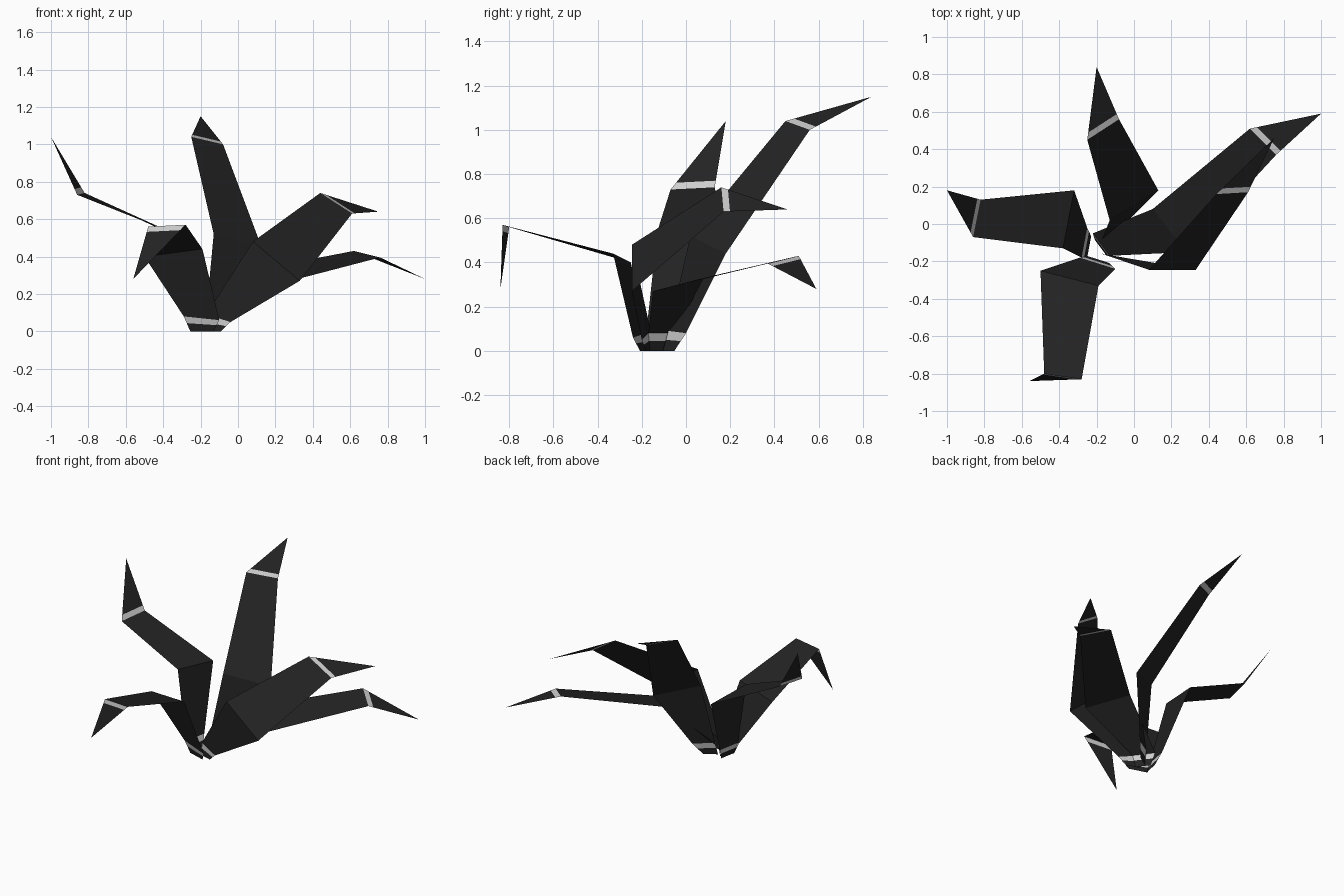
import bpy
from mathutils import Vector

if "Cube" in bpy.data.objects:
    bpy.data.objects.remove(bpy.data.objects["Cube"])


def flat(name, rgb):
    m = bpy.data.materials.new(name)
    m.diffuse_color = (*rgb, 1)
    m.use_nodes = True
    m.node_tree.nodes["Principled BSDF"].inputs["Base Color"].default_value = m.diffuse_color
    return m


BLACK = flat("matte black", (0.017, 0.017, 0.017))
PALE = flat("pale grey", (0.62, 0.62, 0.62))
CENTRE = Vector((-0.19, -0.15, 0))      # point where all blades gather


def blade(name, root, bend, fold, tip):
    """Folded ribbon: foot, root band, blade, bend, fold band, pointed tip."""
    root, bend, fold = ([Vector(p) for p in pair] for pair in (root, bend, fold))
    tip = Vector(tip)
    foot = []
    for p in root:
        q = p.lerp(CENTRE, 0.35)
        q.z = 0
        foot.append(q)
    band_low = [a.lerp(b, 0.45) for a, b in zip(root, foot)]
    band_top = [p.lerp(tip, 0.1) for p in fold]
    rows = [foot, band_low, root, bend, fold, band_top]
    verts = [p for row in rows for p in row] + [tip]
    faces = [(2*i, 2*i + 1, 2*i + 3, 2*i + 2) for i in range(5)] + [(10, 11, 12)]
    me = bpy.data.meshes.new(name)
    me.from_pydata(verts, [], faces)
    me.materials.append(BLACK)
    me.materials.append(PALE)
    for i in (1, 4):                    # pale bands at the root and at the fold
        me.polygons[i].material_index = 1
    ob = bpy.data.objects.new(name, me)
    bpy.context.collection.objects.link(ob)


# rear blade, tallest
blade("rear_blade",
      [(-0.17, -0.08, 0.09), (-0.05, 0.0, 0.08)],
      [(-0.13, 0.02, 0.52), (0.13, 0.18, 0.44)],
      [(-0.25, 0.45, 1.04), (-0.08, 0.56, 1.00)],
      (-0.20, 0.84, 1.15))
# left blade, tip turned up
blade("left_blade",
      [(-0.28, -0.18, 0.08), (-0.25, -0.02, 0.08)],
      [(-0.38, -0.13, 0.54), (-0.32, 0.18, 0.50)],
      [(-0.86, -0.07, 0.73), (-0.82, 0.13, 0.74)],
      (-1.00, 0.18, 1.04))
# front blade, tip hanging down
blade("front_blade",
      [(-0.29, -0.18, 0.08), (-0.10, -0.24, 0.06)],
      [(-0.50, -0.25, 0.40), (-0.19, -0.33, 0.44)],
      [(-0.48, -0.80, 0.56), (-0.28, -0.83, 0.57)],
      (-0.56, -0.84, 0.28))
# long low blade to the right
blade("low_right_blade",
      [(-0.22, -0.05, 0.08), (-0.13, -0.17, 0.08)],
      [(0.10, 0.08, 0.33), (0.28, -0.15, 0.27)],
      [(0.62, 0.51, 0.43), (0.76, 0.37, 0.395)],
      (1.00, 0.59, 0.28))
# broad upper blade to the right
blade("upper_right_blade",
      [(-0.17, -0.16, 0.09), (-0.04, -0.20, 0.05)],
      [(0.08, -0.245, 0.48), (0.33, -0.245, 0.27)],
      [(0.44, 0.16, 0.74), (0.61, 0.17, 0.63)],
      (0.75, 0.46, 0.64))
